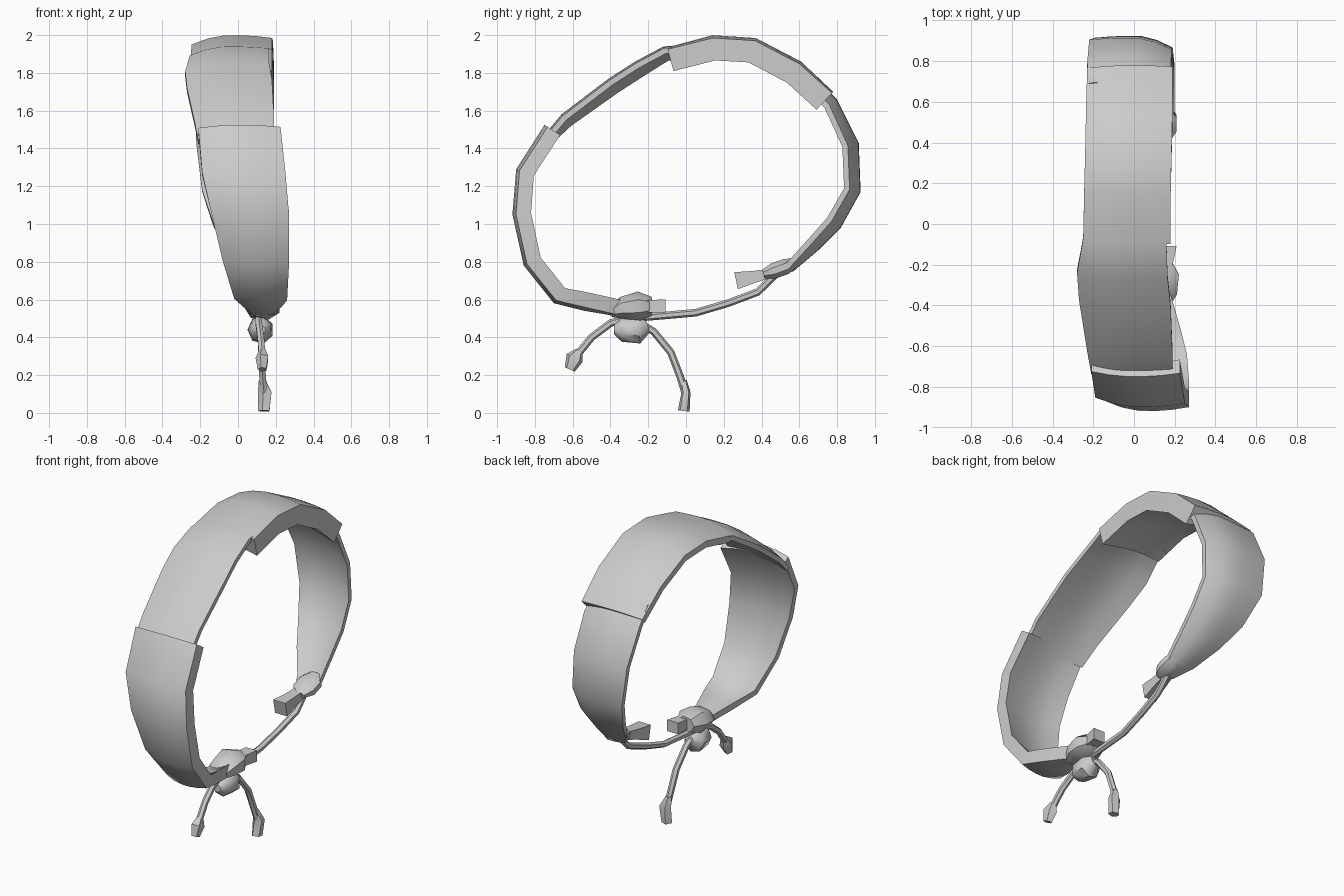
import bpy, bmesh, math
from mathutils import Vector


def loft(name, rings):
    """Closed solid through rings of equal point count."""
    bm = bmesh.new()
    vr = [[bm.verts.new(p) for p in r] for r in rings]
    n = len(vr[0])
    for a, b in zip(vr, vr[1:]):
        for i in range(n):
            j = (i + 1) % n
            bm.faces.new((a[i], a[j], b[j], b[i]))
    bm.faces.new(vr[0])
    bm.faces.new(vr[-1])
    bmesh.ops.recalc_face_normals(bm, faces=bm.faces)
    me = bpy.data.meshes.new(name)
    bm.to_mesh(me)
    bm.free()
    ob = bpy.data.objects.new(name, me)
    bpy.context.collection.objects.link(ob)
    bpy.ops.object.select_all(action='DESELECT')
    ob.select_set(True)
    bpy.context.view_layer.objects.active = ob
    bpy.ops.object.shade_smooth_by_angle(angle=math.radians(42))
    return ob


def tangent(pts, i):
    return (pts[min(i + 1, len(pts) - 1)] - pts[max(i - 1, 0)]).normalized()


def strap(name, stations, tl, tr):
    """Cloth band; station = (y, z, x left, x right, left sag, right sag)."""
    pts = [Vector((0, s[0], s[1])) for s in stations]
    us = (-1, -0.6, -0.2, 0.2, 0.6, 1)
    rings = []
    for i, (y, z, xl, xr, sl, sr) in enumerate(stations):
        t = tangent(pts, i)
        inward = Vector((0, t.z, -t.y))
        outer, inner = [], []
        for u in us:
            d = (sl if u < 0 else sr) * u * u
            base = pts[i] + Vector(((xl + xr) / 2 + u * (xr - xl) / 2, 0, 0))
            thick = tl + (tr - tl) * (u + 1) / 2
            outer.append(base + inward * d)
            inner.append(base + inward * (d + thick))
        rings.append(outer + inner[::-1])
    return loft(name, rings)


def tube(name, stations, sides=6):
    """Round or flattened tube; station = (x, y, z, half width in x, half height)."""
    pts = [Vector(s[:3]) for s in stations]
    rings = []
    for i, s in enumerate(stations):
        t = tangent(pts, i)
        n = Vector((0, t.z, -t.y)).normalized()
        side = Vector((1, 0, 0))
        rings.append([pts[i] + side * s[3] * math.cos(a) + n * s[4] * math.sin(a)
                      for a in (2 * math.pi * (k + 0.5) / sides for k in range(sides))])
    return loft(name, rings)


# Cloth band in four overlapping folds
strap("front_band", [
    (-0.36, 0.51, 0.08, 0.18, 0.01, 0.01),
    (-0.54, 0.54, 0.03, 0.23, 0.02, 0.02),
    (-0.70, 0.58, -0.02, 0.26, 0.03, 0.02),
    (-0.86, 0.78, -0.08, 0.27, 0.05, 0.02),
    (-0.92, 1.05, -0.14, 0.27, 0.05, 0.02),
    (-0.90, 1.29, -0.19, 0.25, 0.05, 0.02),
    (-0.75, 1.525, -0.21, 0.225, 0.03, 0.02)], 0.04, 0.08)
strap("upper_front_band", [
    (-0.76, 1.46, -0.21, 0.19, 0.03, 0.01),
    (-0.66, 1.58, -0.23, 0.19, 0.05, 0.01),
    (-0.41, 1.77, -0.27, 0.18, 0.06, 0.01),
    (-0.27, 1.86, -0.28, 0.165, 0.06, 0.01),
    (-0.12, 1.94, -0.255, 0.16, 0.05, 0.01),
    (0.00, 1.95, -0.24, 0.16, 0.05, 0.01)], 0.03, 0.03)
strap("top_band", [
    (-0.10, 1.935, -0.25, 0.18, 0.04, 0.01),
    (0.14, 2.00, -0.245, 0.18, 0.05, 0.015),
    (0.37, 1.985, -0.24, 0.185, 0.05, 0.015),
    (0.61, 1.86, -0.235, 0.19, 0.04, 0.015),
    (0.78, 1.70, -0.23, 0.19, 0.02, 0.01)], 0.04, 0.12)
strap("back_band", [
    (0.70, 1.76, -0.22, 0.17, 0.01, 0.05),
    (0.80, 1.66, -0.23, 0.18, 0.01, 0.05),
    (0.915, 1.43, -0.22, 0.185, 0.01, 0.06),
    (0.925, 1.17, -0.19, 0.19, 0.01, 0.06),
    (0.82, 0.98, -0.13, 0.20, 0.01, 0.06),
    (0.70, 0.86, -0.06, 0.20, 0.01, 0.05),
    (0.57, 0.75, 0.03, 0.20, 0.01, 0.03),
    (0.45, 0.72, 0.09, 0.19, 0.00, 0.01)], 0.03, 0.03)

# Gathered knot and flared tail at the back end
tube("back_knot", [
    (0.14, 0.58, 0.80, 0.04, 0.025), (0.14, 0.53, 0.775, 0.075, 0.045),
    (0.14, 0.46, 0.75, 0.075, 0.045), (0.14, 0.41, 0.735, 0.04, 0.025)], 8)
tube("back_knot_tail", [
    (0.13, 0.47, 0.745, 0.04, 0.03), (0.12, 0.36, 0.72, 0.05, 0.045),
    (0.11, 0.265, 0.70, 0.06, 0.065)], 4)

# Gathered knot and tail at the front end
tube("front_knot", [
    (0.13, -0.40, 0.53, 0.05, 0.025), (0.13, -0.34, 0.555, 0.09, 0.06),
    (0.13, -0.25, 0.565, 0.10, 0.08), (0.13, -0.18, 0.565, 0.06, 0.05)], 7)
tube("front_knot_tail", [
    (0.15, -0.22, 0.565, 0.05, 0.045), (0.17, -0.108, 0.565, 0.055, 0.05)], 4)
tube("tie_knot", [
    (0.12, -0.38, 0.44, 0.025, 0.025), (0.12, -0.34, 0.44, 0.06, 0.065),
    (0.12, -0.25, 0.44, 0.07, 0.075), (0.12, -0.20, 0.455, 0.03, 0.03)], 7)

# Cord between the ends, and the two hanging ties
R = 0.02
cords = {
    "closing_cord": [(0.14, 0.47, 0.73), (0.14, 0.38, 0.64), (0.13, 0.22, 0.58),
                     (0.12, 0.05, 0.53), (0.12, -0.12, 0.515), (0.12, -0.30, 0.50)],
    "front_tie": [(0.11, -0.31, 0.50), (0.11, -0.40, 0.475), (0.12, -0.50, 0.40), (0.13, -0.59, 0.29)],
    "back_tie": [(0.12, -0.27, 0.49), (0.12, -0.17, 0.43), (0.125, -0.08, 0.32),
                 (0.13, -0.03, 0.19), (0.14, 0.00, 0.09)],
}
for name, path in cords.items():
    tube(name, [(*p, R, R) for p in path])

# Frayed ends of the ties
tube("front_tie_end", [
    (0.13, -0.565, 0.33, 0.02, 0.02), (0.13, -0.59, 0.29, 0.037, 0.05),
    (0.13, -0.615, 0.23, 0.025, 0.03)], 5)
tube("back_tie_end", [
    (0.13, -0.015, 0.17, 0.02, 0.02), (0.145, 0.0, 0.11, 0.04, 0.025),
    (0.14, -0.012, 0.01, 0.033, 0.033)], 5)
